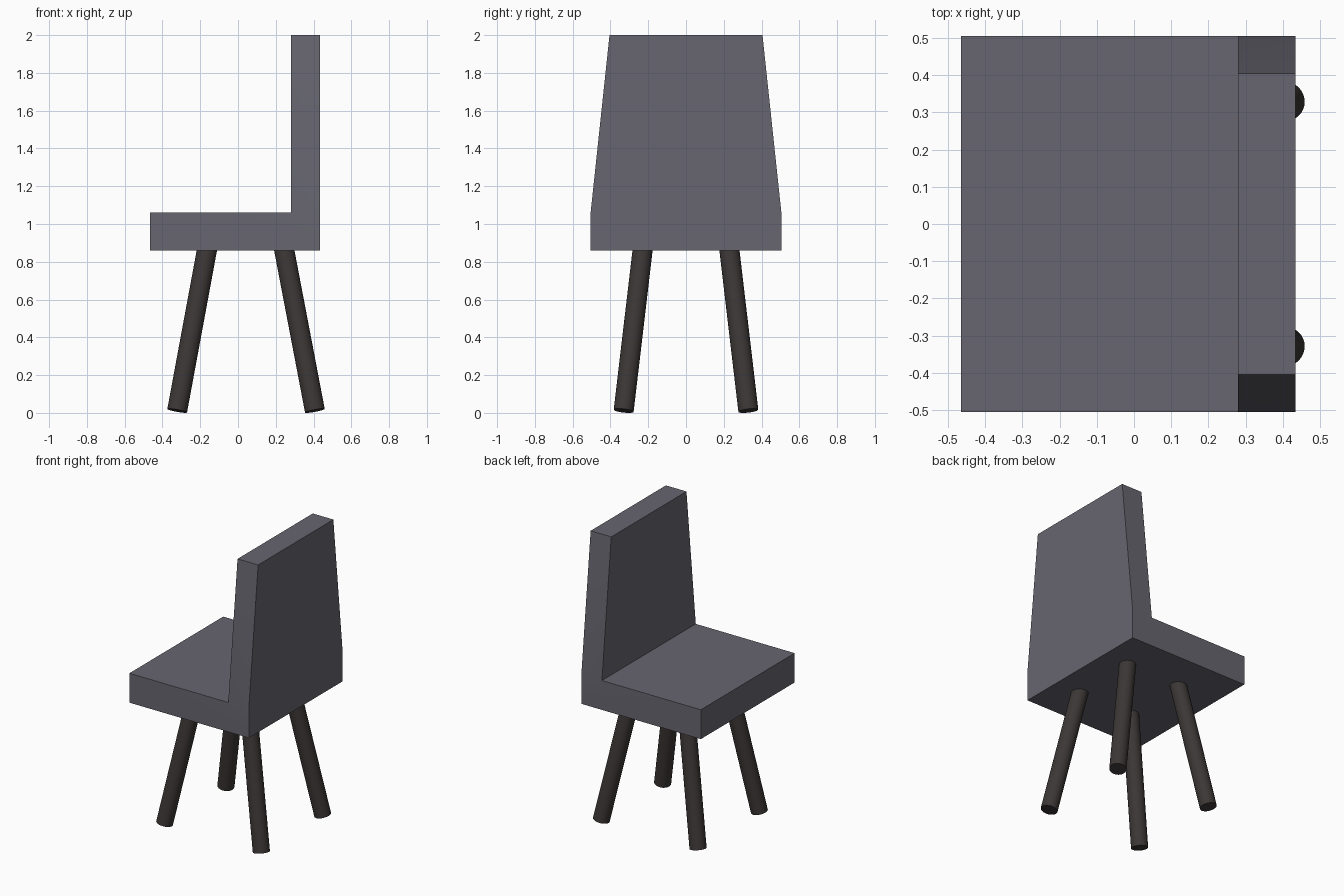
import bpy, bmesh, math
from mathutils import Vector

if "Cube" in bpy.data.objects:
    bpy.data.objects.remove(bpy.data.objects["Cube"])


def material(name, color):
    mat = bpy.data.materials.new(name)
    mat.diffuse_color = color
    mat.use_nodes = True
    mat.node_tree.nodes["Principled BSDF"].inputs["Base Color"].default_value = mat.diffuse_color
    return mat


def finish(obj, mat):
    obj.data.materials.append(mat)
    bpy.ops.object.select_all(action='DESELECT')
    obj.select_set(True)
    bpy.context.view_layer.objects.active = obj
    bpy.ops.object.shade_smooth_by_angle(angle=math.radians(30))


fabric = material("grey_fabric", (0.135, 0.132, 0.16, 1))
wood = material("dark_wood", (0.045, 0.038, 0.036, 1))

# Seat and tapered backrest: one L profile (x, z, half width) on both sides
profile = [(-0.465, 0.86, 0.505), (0.435, 0.86, 0.505), (0.435, 1.06, 0.505),
           (0.435, 2.0, 0.405), (0.28, 2.0, 0.405), (0.28, 1.06, 0.505),
           (-0.465, 1.06, 0.505)]
bm = bmesh.new()
near, far = [[bm.verts.new((x, s * w, z)) for x, z, w in profile] for s in (-1, 1)]
for side in (near, far):
    bm.faces.new([side[i] for i in (0, 1, 2, 5, 6)])
    bm.faces.new([side[i] for i in (2, 3, 4, 5)])
n = len(profile)
for i in range(n):
    j = (i + 1) % n
    bm.faces.new((near[i], near[j], far[j], far[i]))
bmesh.ops.recalc_face_normals(bm, faces=bm.faces)
mesh = bpy.data.meshes.new("seat_and_back")
bm.to_mesh(mesh)
bm.free()
seat = bpy.data.objects.new("seat_and_back", mesh)
bpy.context.collection.objects.link(seat)
finish(seat, fabric)

# Four splayed round legs, tops slightly sunk into the seat
for x_name, x_foot, x_top in (("left", -0.322, -0.165), ("right", 0.407, 0.245)):
    for y_name, s in (("front", -1), ("back", 1)):
        foot = Vector((x_foot, s * 0.33, 0.0115))
        top = Vector((x_top, s * 0.23, 0.86))
        top += (top - foot).normalized() * 0.03
        axis = top - foot
        bpy.ops.mesh.primitive_cylinder_add(
            vertices=32, radius=0.053, depth=axis.length, location=(foot + top) / 2,
            rotation=axis.to_track_quat('Z', 'Y').to_euler())
        leg = bpy.context.object
        leg.name = f"{y_name}_{x_name}_leg"
        finish(leg, wood)
